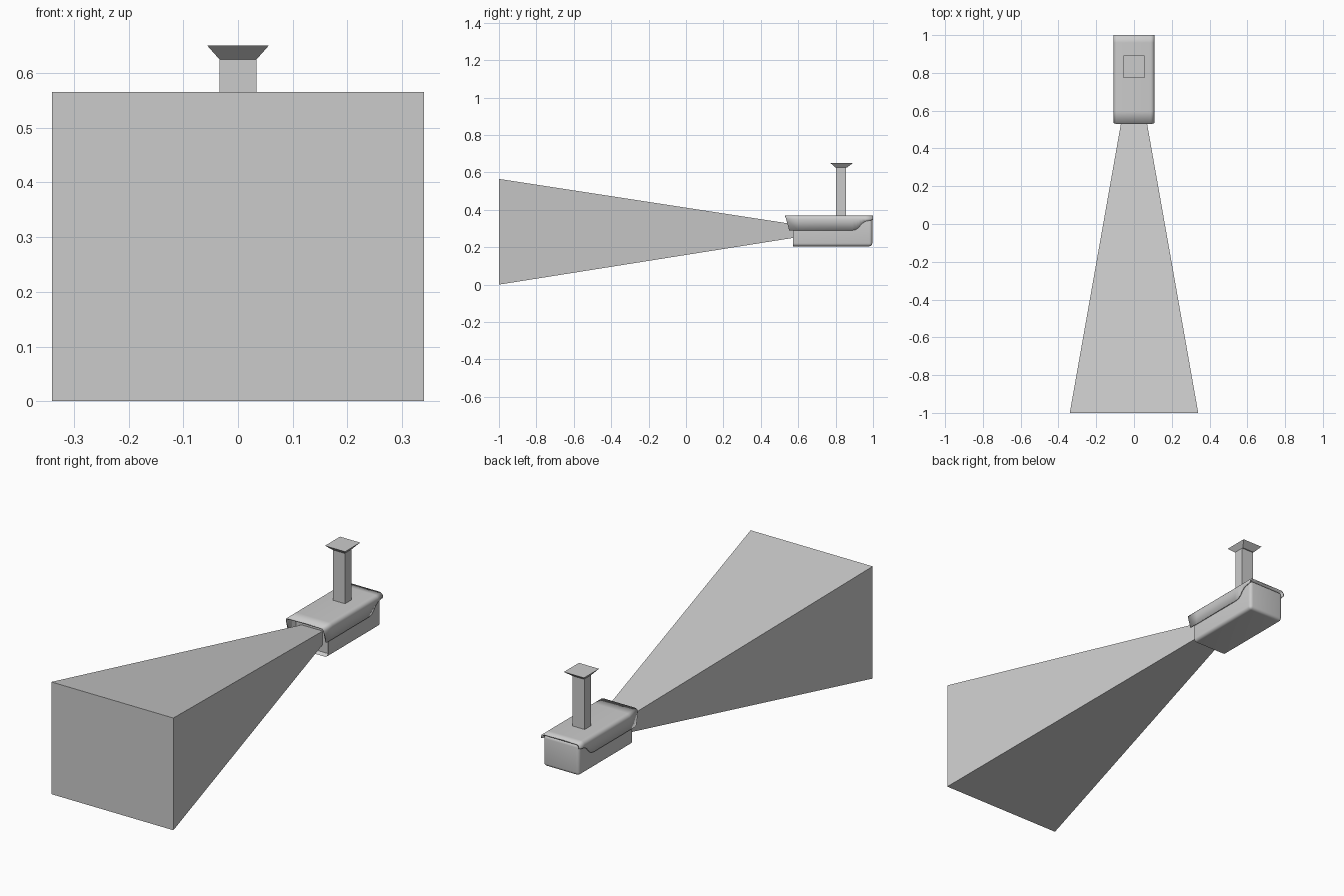
import bpy, bmesh, math

if "Cube" in bpy.data.objects:
    bpy.data.objects.remove(bpy.data.objects["Cube"])


def finish(name, bm, smooth=False):
    me = bpy.data.meshes.new(name)
    bm.to_mesh(me)
    bm.free()
    ob = bpy.data.objects.new(name, me)
    bpy.context.collection.objects.link(ob)
    if smooth:
        bpy.ops.object.select_all(action='DESELECT')
        ob.select_set(True)
        bpy.context.view_layer.objects.active = ob
        bpy.ops.object.shade_smooth_by_angle(angle=math.radians(35))
    return ob


def loft(rings):
    """Closed solid through a list of equal-length rings of points."""
    bm = bmesh.new()
    rows = [[bm.verts.new(p) for p in r] for r in rings]
    n = len(rows[0])
    for a, b in zip(rows, rows[1:]):
        for i in range(n):
            j = (i + 1) % n
            bm.faces.new((a[i], a[j], b[j], b[i]))
    bm.faces.new(rows[0])
    bm.faces.new(rows[-1])
    bmesh.ops.recalc_face_normals(bm, faces=bm.faces)
    return bm


def upright_rect(hx, y, z0, z1):
    return [(-hx, y, z0), (hx, y, z0), (hx, y, z1), (-hx, y, z1)]


def flat_rect(hx, y0, y1, z):
    return [(-hx, y0, z), (hx, y0, z), (hx, y1, z), (-hx, y1, z)]


# View cone, running back into the camera front
finish("view_cone", loft([upright_rect(0.34, -1.0, 0.0, 0.565),
                          upright_rect(0.057, 0.60, 0.254, 0.319)]))

# Camera body: rounded box with a recessed front
bm = loft([upright_rect(0.10, 0.572, 0.205, 0.362),
           upright_rect(0.10, 0.996, 0.205, 0.362)])
edges = [e for e in bm.edges if any(v.co.y > 0.9 for v in e.verts)]
bmesh.ops.bevel(bm, geom=edges, offset=0.016, segments=4, profile=0.5,
                affect='EDGES')
bm.normal_update()
front = [f for f in bm.faces if f.normal.y < -0.9]
bmesh.ops.inset_individual(bm, faces=front, thickness=0.010, depth=-0.018)
finish("camera_body", bm, True)

# Sun cover: bent sheet with a slanted hood, lower edge rising at the back
HW, TOP, R = 0.108, 0.37, 0.02
stations = [(0.53, 0.29), (0.60, 0.29), (0.89, 0.29), (0.91, 0.294),
            (0.925, 0.307), (0.94, 0.325), (0.96, 0.338), (1.0, 0.346)]
bm = bmesh.new()
rows = []
for k, (y, low) in enumerate(stations):
    half = [(-HW, low)]
    for s in range(6):
        a = math.pi - s * math.pi / 10
        half.append((-HW + R + R * math.cos(a), TOP - R + R * math.sin(a)))
    section = half + [(-x, z) for x, z in reversed(half)]
    rows.append([bm.verts.new((x, y + (0.27 * (TOP - z) if k == 0 else 0), z))
                 for x, z in section])
for a, b in zip(rows, rows[1:]):
    for i in range(len(a) - 1):
        bm.faces.new((a[i], a[i + 1], b[i + 1], b[i]))
cover = finish("sun_cover", bm, True)
mod = cover.modifiers.new("thickness", 'SOLIDIFY')
mod.thickness = 0.007
mod.offset = -1

# Mounting post and flared ceiling plate
finish("mount_post", loft([flat_rect(0.034, 0.803, 0.855, 0.36),
                           flat_rect(0.034, 0.803, 0.855, 0.626)]))
finish("mount_plate", loft([flat_rect(0.034, 0.800, 0.860, 0.625),
                            flat_rect(0.056, 0.772, 0.892, 0.65)]))
